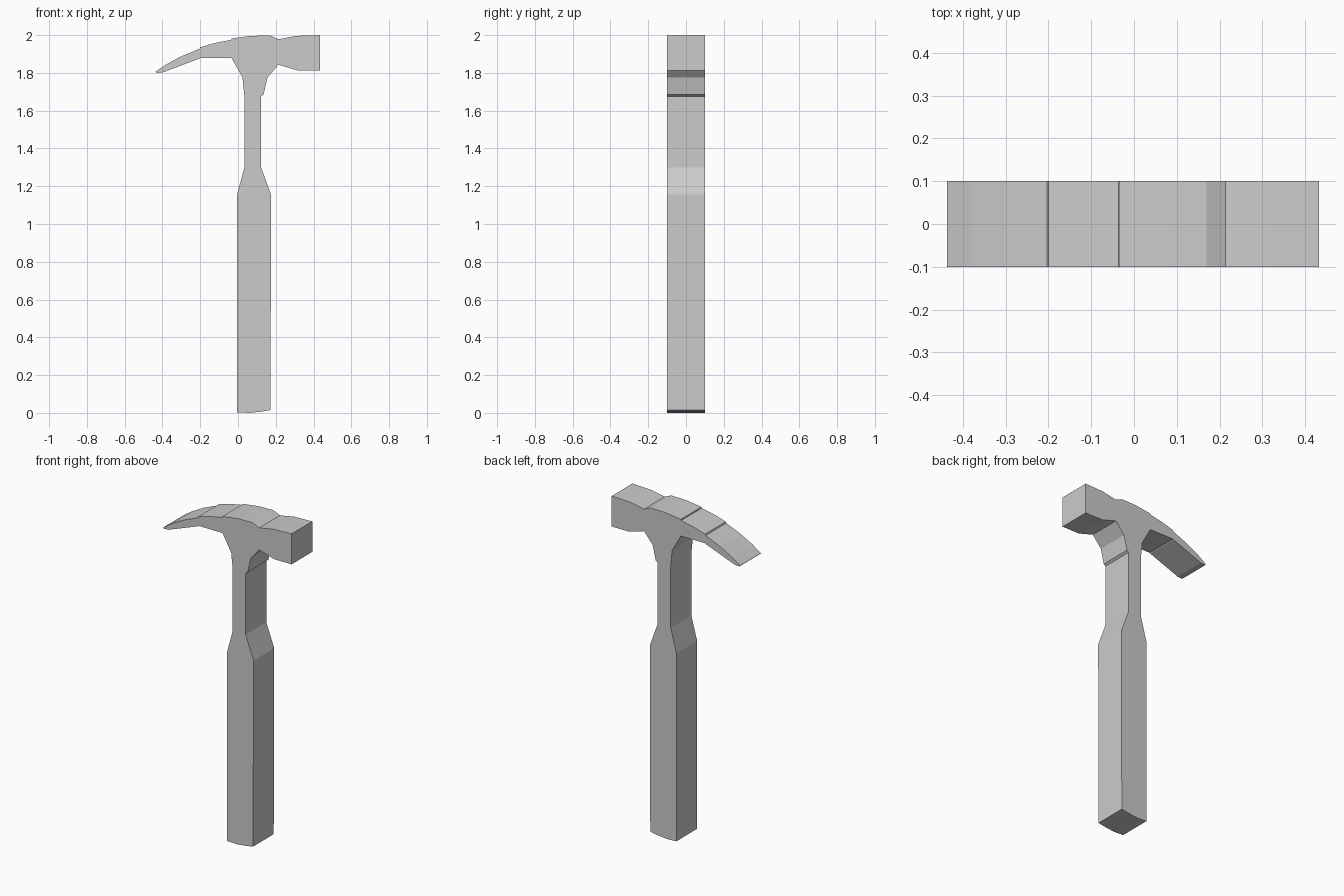
import bpy, bmesh

if "Cube" in bpy.data.objects:
    bpy.data.objects.remove(bpy.data.objects["Cube"])

HALF_DEPTH = 0.1

# Side outline, counter-clockwise, in (x, z)
grip_right = [(-0.005, 0.003), (0.06, 0.0), (0.12, 0.006), (0.172, 0.015), (0.175, 1.155)]
neck_right = [(0.122, 1.30), (0.122, 1.675), (0.135, 1.685), (0.156, 1.775), (0.214, 1.843)]
striking_face = [(0.315, 1.813), (0.433, 1.813), (0.433, 2.0), (0.31, 1.996), (0.214, 1.978)]
crown = [(0.17, 1.998), (0.07, 1.996), (-0.035, 1.982), (-0.036, 1.975), (-0.12, 1.959)]
claw = [(-0.20, 1.936), (-0.203, 1.928), (-0.30, 1.888), (-0.38, 1.845), (-0.437, 1.806),
        (-0.432, 1.80), (-0.40, 1.802), (-0.203, 1.876), (-0.198, 1.88), (-0.035, 1.88)]
neck_left = [(0.024, 1.775), (0.034, 1.675), (0.034, 1.30), (-0.005, 1.155)]
outline = grip_right + neck_right + striking_face + crown + claw + neck_left

# Extrude the outline through the full depth
bm = bmesh.new()
face = bm.faces.new([bm.verts.new((x, -HALF_DEPTH, z)) for x, z in outline])
result = bmesh.ops.extrude_face_region(bm, geom=[face], use_keep_orig=True)
moved = [v for v in result["geom"] if isinstance(v, bmesh.types.BMVert)]
bmesh.ops.translate(bm, vec=(0, 2 * HALF_DEPTH, 0), verts=moved)
bmesh.ops.recalc_face_normals(bm, faces=bm.faces)

# Flat-shaded claw hammer, head and handle in one piece
mesh = bpy.data.meshes.new("claw_hammer")
bm.to_mesh(mesh)
bm.free()
hammer = bpy.data.objects.new("claw_hammer", mesh)
bpy.context.collection.objects.link(hammer)
